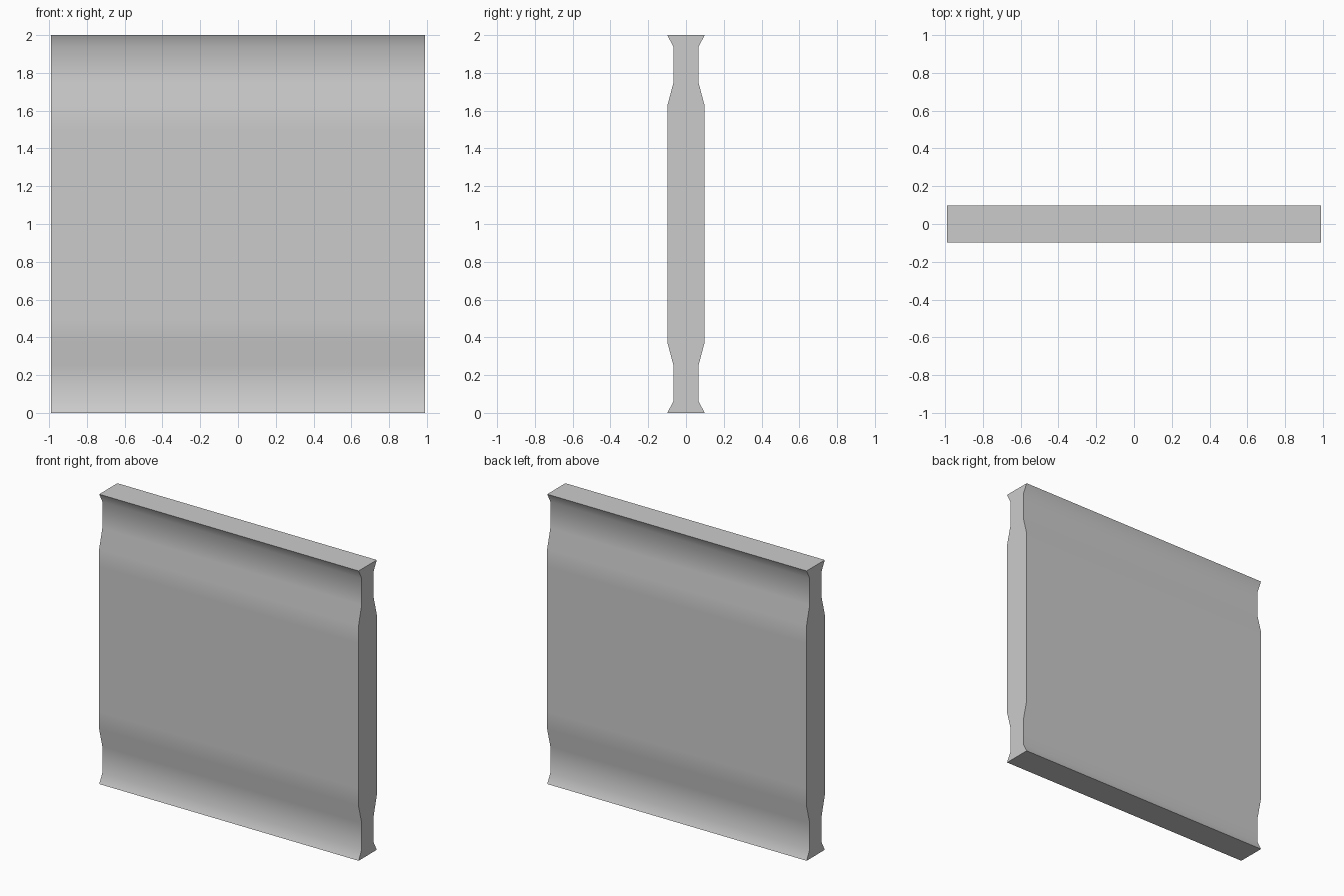
import bpy, bmesh, math

if "Cube" in bpy.data.objects:
    bpy.data.objects.remove(bpy.data.objects["Cube"])

HALF_X = 0.99
# Lower half of the side profile: (z, half depth)
lower = [(0, 0.099), (0.063, 0.066), (0.25, 0.066), (0.375, 0.099), (0.5, 0.099)]
# Mirror it about z = 1 for the upper half
half = lower + [(2 - z, y) for z, y in reversed(lower)]
outline = [(-y, z) for z, y in half] + [(y, z) for z, y in reversed(half)]

# Wall panel: profile extruded along x
bm = bmesh.new()
end = bm.faces.new([bm.verts.new((-HALF_X, y, z)) for y, z in outline])
ext = bmesh.ops.extrude_face_region(bm, geom=[end], use_keep_orig=True)
verts = [v for v in ext["geom"] if isinstance(v, bmesh.types.BMVert)]
bmesh.ops.translate(bm, verts=verts, vec=(2 * HALF_X, 0, 0))
bmesh.ops.recalc_face_normals(bm, faces=bm.faces)

mesh = bpy.data.meshes.new("wall_panel")
bm.to_mesh(mesh)
bm.free()
panel = bpy.data.objects.new("wall_panel", mesh)
bpy.context.collection.objects.link(panel)

# Smooth mouldings, sharp ends and rims
bpy.context.view_layer.objects.active = panel
panel.select_set(True)
bpy.ops.object.shade_smooth_by_angle(angle=math.radians(40))
